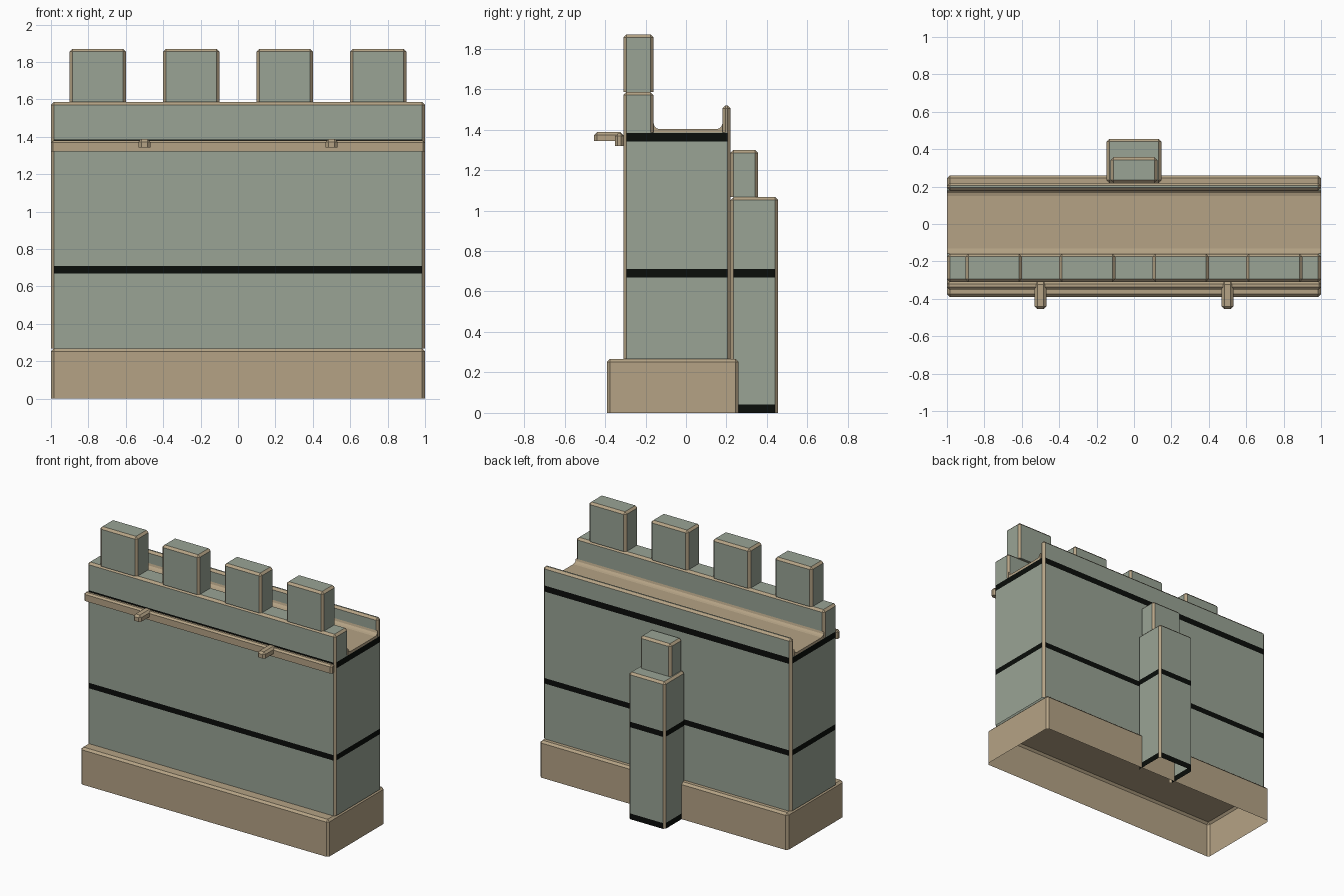
import bpy, bmesh, math

cube = bpy.data.objects.get("Cube")
if cube:
    bpy.data.objects.remove(cube, do_unlink=True)


def make_material(name, rgb):
    mat = bpy.data.materials.new(name)
    mat.use_nodes = True
    mat.diffuse_color = (*rgb, 1)
    mat.node_tree.nodes["Principled BSDF"].inputs["Base Color"].default_value = (*rgb, 1)
    return mat


MATERIALS = [
    make_material("grey green stone", (0.32, 0.37, 0.30)),
    make_material("tan stone", (0.46, 0.365, 0.235)),
    make_material("black band", (0.003, 0.004, 0.003)),
]
STONE, TAN, BLACK = range(3)


def finish(bm, name):
    mesh = bpy.data.meshes.new(name)
    bm.to_mesh(mesh)
    bm.free()
    for mat in MATERIALS:
        mesh.materials.append(mat)
    obj = bpy.data.objects.new(name, mesh)
    bpy.context.collection.objects.link(obj)
    return obj


def block(name, x, y, z, color=STONE, chamfer=0.015, top=True, bands=(),
          drop=(), tan_ends=False):
    """Box from (min, max) ranges with tan chamfers, optional bands and open sides."""
    bm = bmesh.new()
    bmesh.ops.create_cube(bm, size=1)
    for v in bm.verts:
        v.co = [r[0] if c < 0 else r[1] for c, r in zip(v.co, (x, y, z))]
    for f in bm.faces:
        f.material_index = color

    # chamfer upright edges, and the top rim when wanted
    edges = []
    for e in bm.edges:
        heights = [v.co.z for v in e.verts]
        upright = abs(heights[0] - heights[1]) > 1e-4
        if upright or (top and min(heights) > z[0] + 1e-4):
            edges.append(e)
    bmesh.ops.bevel(bm, geom=edges, offset=chamfer, offset_type='OFFSET',
                    segments=1, affect='EDGES', material=TAN)

    # cut the painted bands into the flat sides
    for low, high in bands:
        for level in (low, high):
            bmesh.ops.bisect_plane(bm, geom=bm.verts[:] + bm.edges[:] + bm.faces[:],
                                   plane_co=(0, 0, level), plane_no=(0, 0, 1))
        for f in bm.faces:
            inside = low < f.calc_center_median().z < high
            if inside and f.material_index == STONE:
                f.material_index = BLACK

    bm.normal_update()
    if tan_ends:
        for f in bm.faces:
            if abs(f.normal.x) > 0.5:
                f.material_index = TAN
    gone = [f for f in bm.faces
            if ("bottom" in drop and f.normal.z < -0.9)
            or ("front" in drop and f.normal.y < -0.9)]
    bmesh.ops.delete(bm, geom=gone, context='FACES')
    return finish(bm, name)


LENGTH = (-1, 1)
PARAPET_Y = (-0.31, -0.16)
MID_BAND = (0.67, 0.71)

# Hollow base and main wall
block("plinth", LENGTH, (-0.39, 0.26), (0, 0.267), TAN, drop=("bottom",))
block("wall", LENGTH, (-0.31, 0.22), (0.267, 1.385), top=False,
      bands=(MID_BAND, (1.34, 1.384)), drop=("bottom",))

# Parapet, merlons and rear curb
block("parapet", LENGTH, PARAPET_Y, (1.385, 1.585))
for i in range(4):
    left = -0.9 + 0.5 * i
    block(f"merlon_{i + 1}", (left, left + 0.3), PARAPET_Y, (1.585, 1.87))
block("rear_curb", LENGTH, (0.18, 0.22), (1.385, 1.52), tan_ends=True)

# Walkway floor with coved sides
radius, floor_z = 0.03, 1.402
y0, y1 = -0.16, 0.18
profile = [(y0, 1.385), (y1, 1.385)]
for center, start in ((y1 - radius, 0), (y0 + radius, -90)):
    for step in range(4):
        a = math.radians(start - 30 * step)
        profile.append((center + radius * math.cos(a), floor_z + radius + radius * math.sin(a)))
bm = bmesh.new()
face = bm.faces.new([bm.verts.new((-1, y, z)) for y, z in profile])
grown = bmesh.ops.extrude_face_region(bm, geom=[face], use_keep_orig=True)
for item in grown["geom"]:
    if isinstance(item, bmesh.types.BMVert):
        item.co.x = 1
bmesh.ops.recalc_face_normals(bm, faces=bm.faces[:])
for f in bm.faces:
    f.material_index = TAN
finish(bm, "walkway_floor")

# Front rail with two pegs
block("front_rail", LENGTH, (-0.35, -0.31), (1.32, 1.38), TAN, chamfer=0.012)
for side, cx in (("right", -0.5), ("left", 0.5)):
    block(f"{side}_peg", (cx - 0.031, cx + 0.031), (-0.455, -0.31),
          (1.343, 1.387), TAN, chamfer=0.014)

# Stepped buttress on the back
block("buttress", (-0.147, 0.147), (0.22, 0.455), (0, 1.067),
      bands=((-0.01, 0.042), MID_BAND), drop=("bottom", "front"))
block("buttress_cap", (-0.125, 0.125), (0.22, 0.357), (1.067, 1.3))
